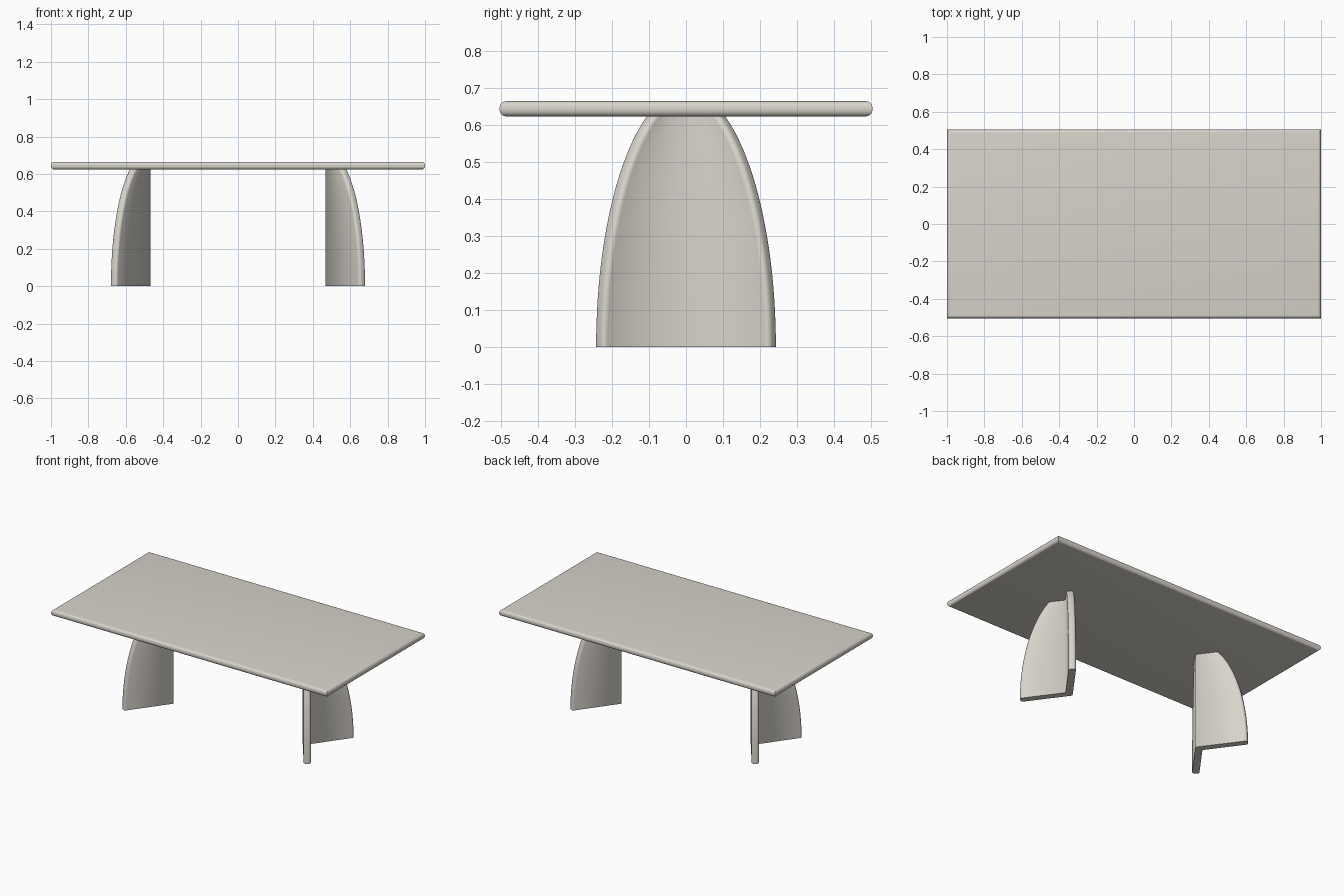
import bpy, bmesh, math
from mathutils import Vector

if "Cube" in bpy.data.objects:
    bpy.data.objects.remove(bpy.data.objects["Cube"])

mat = bpy.data.materials.new("warm grey")
mat.diffuse_color = (0.69, 0.66, 0.60, 1)
mat.use_nodes = True
mat.node_tree.nodes["Principled BSDF"].inputs["Base Color"].default_value = mat.diffuse_color

def finish(bm, name):
    me = bpy.data.meshes.new(name)
    bm.to_mesh(me)
    bm.free()
    me.materials.append(mat)
    me.shade_smooth()
    me.set_sharp_from_angle(angle=math.radians(30))
    ob = bpy.data.objects.new(name, me)
    bpy.context.collection.objects.link(ob)
    return ob

# Tabletop: slab with rounded rim and sharp plan corners
LOW, HIGH = 0.624, 0.665
bm = bmesh.new()
bmesh.ops.create_cube(bm, size=1)
for v in bm.verts:
    v.co = Vector((v.co.x * 2, v.co.y * 1.01, (LOW + HIGH) / 2 + v.co.z * (HIGH - LOW)))
rim = [e for e in bm.edges if abs(e.verts[0].co.z - e.verts[1].co.z) < 1e-4]
bmesh.ops.bevel(bm, geom=rim, offset=0.018, segments=5, profile=0.5, affect='EDGES')
bmesh.ops.recalc_face_normals(bm, faces=bm.faces)
finish(bm, "tabletop")

# Legs: two curved panels meeting in a V, apex towards the table centre
APEX, LENGTH, THICK, ROUND, PEAK = 0.468, 0.309, 0.043, 0.015, 0.70
ANGLE = math.radians(53.8)
C, S = math.cos(ANGLE), math.sin(ANGLE)

def leg(name, side):
    def point(u, w, z):  # u along the panel, w through its thickness
        return Vector((side * (APEX + u * C + w * S), -u * S + w * C, z))

    bm = bmesh.new()
    rows = []
    steps, arc = 24, 5
    for i in range(steps + 1):
        t = math.asin(0.645 / PEAK) * i / steps
        u, z = LENGTH * math.cos(t), PEAK * math.sin(t)
        n = Vector((PEAK * math.cos(t), LENGTH * math.sin(t))).normalized()
        zi = z - ROUND * n.y
        row = [point(0, 0, zi)]
        for base, start in ((ROUND, -90), (THICK - ROUND, 0)):
            for k in range(arc + 1):
                a = math.radians(start + 90 * k / arc)
                inset = ROUND * (1 - math.cos(a))
                row.append(point(u - inset * n.x, base + ROUND * math.sin(a), z - inset * n.y))
        row.append(point(THICK * C / S, THICK, zi))
        rows.append([bm.verts.new(p) for p in row])
    for a, b in zip(rows, rows[1:]):
        for k in range(len(a) - 1):
            bm.faces.new((a[k], a[k + 1], b[k + 1], b[k]))
    seam = [bm.faces.new((a[-1], a[0], b[0], b[-1])) for a, b in zip(rows, rows[1:])]
    bm.faces.new(rows[0])
    bm.faces.new(rows[-1])
    bmesh.ops.recalc_face_normals(bm, faces=bm.faces)
    bmesh.ops.delete(bm, geom=seam, context='FACES_ONLY')
    ob = finish(bm, name)
    mirror = ob.modifiers.new("mirror panel", 'MIRROR')
    mirror.use_axis = (False, True, False)

leg("left_leg", -1)
leg("right_leg", 1)
